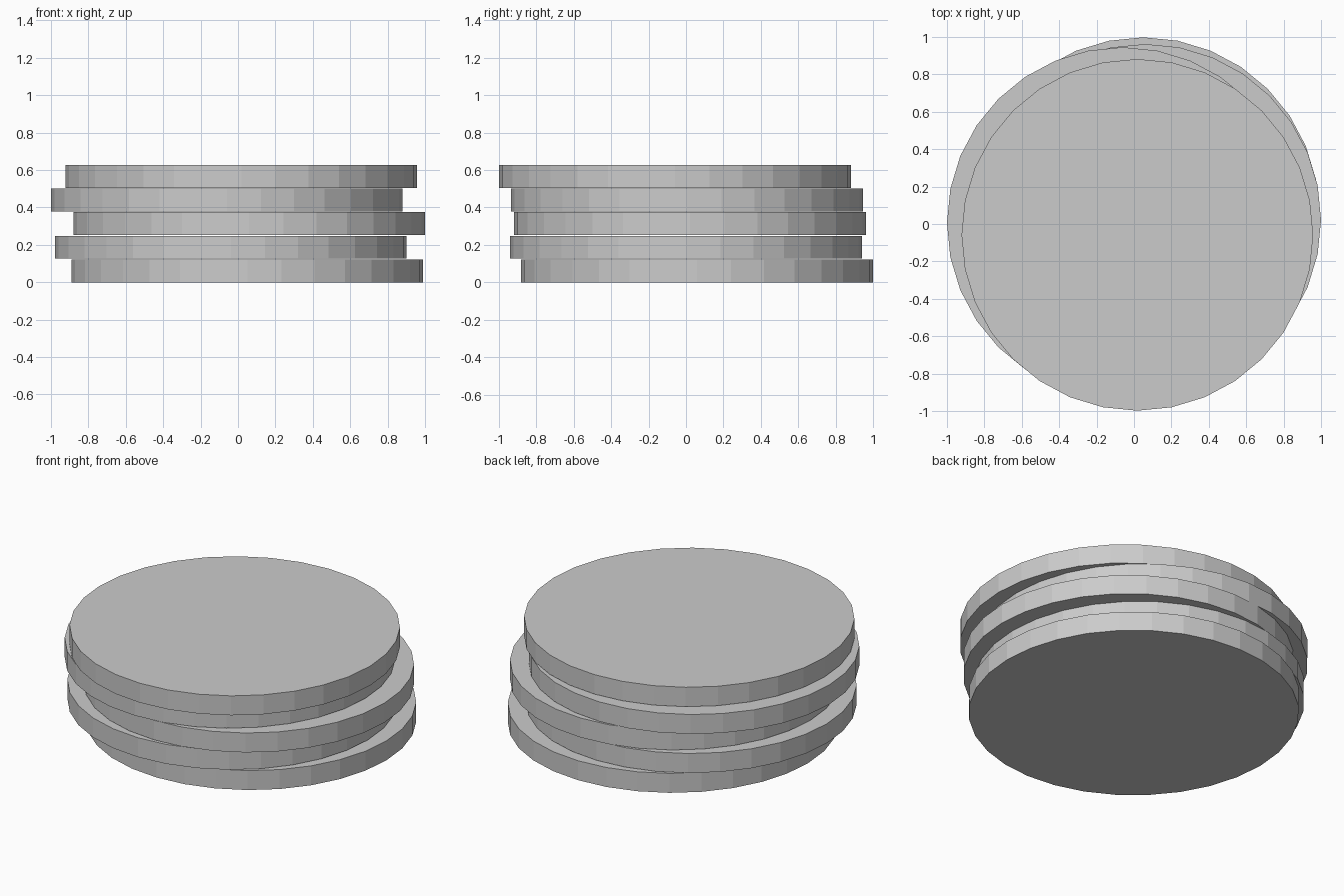
import bpy

if "Cube" in bpy.data.objects:
    bpy.data.objects.remove(bpy.data.objects["Cube"])

RADIUS = 0.94
THICKNESS = 0.122
PITCH = 0.1262   # disc thickness plus a hairline gap

# Sideways offset of each disc, bottom to top
offsets = [(0.05, 0.058), (-0.038, 0.0), (0.06, 0.022), (-0.06, 0.005), (0.018, -0.058)]

# Stack of loosely piled flat discs
for i, (x, y) in enumerate(offsets):
    bpy.ops.mesh.primitive_cylinder_add(
        vertices=32, radius=RADIUS, depth=THICKNESS,
        location=(x, y, i * PITCH + THICKNESS / 2))
    bpy.context.object.name = f"disc_{i + 1}"
